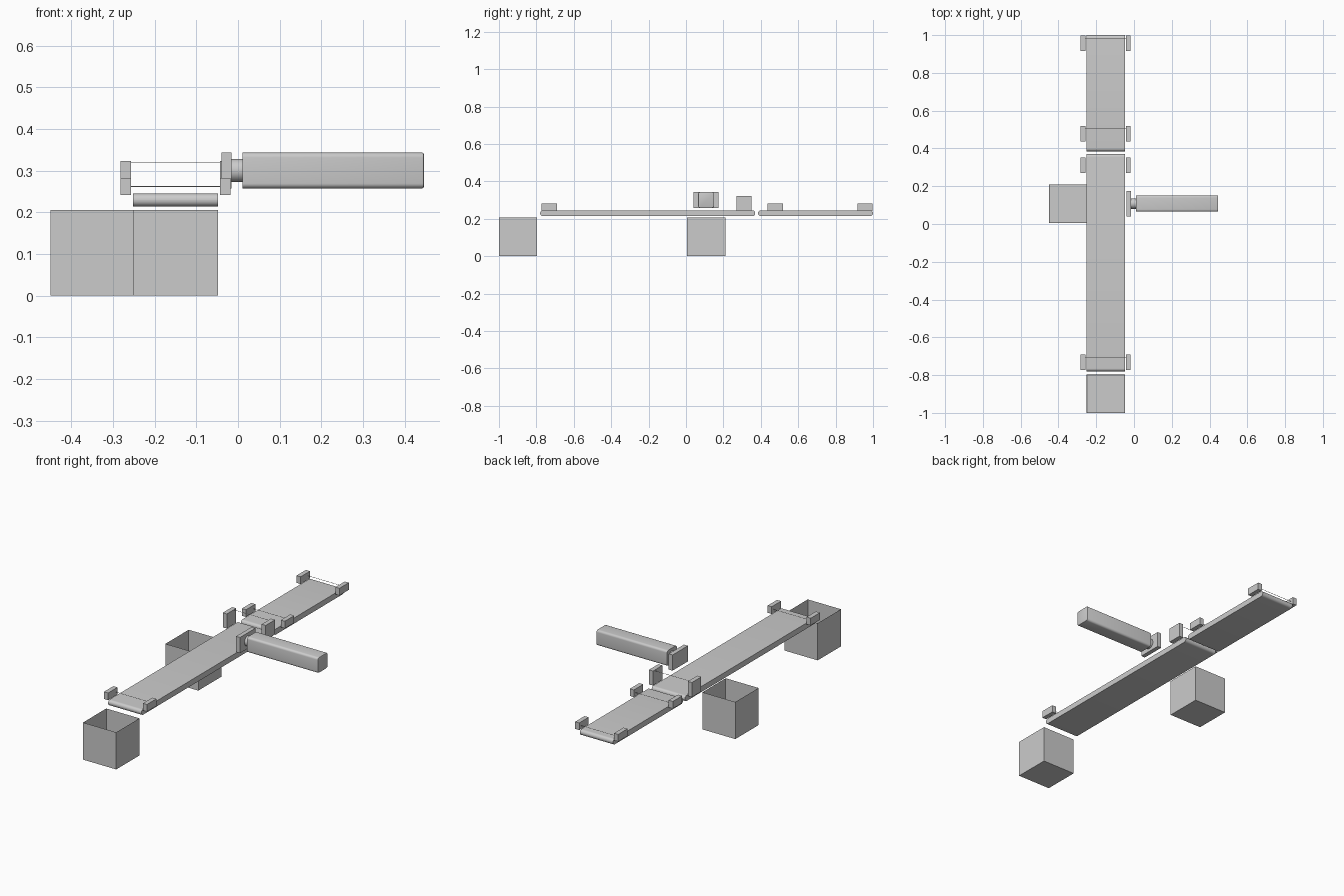
import bpy, bmesh, math
from mathutils import Matrix, Vector

if "Cube" in bpy.data.objects:
    bpy.data.objects.remove(bpy.data.objects["Cube"])


def finish(name, bm, smooth=False):
    bmesh.ops.recalc_face_normals(bm, faces=bm.faces)
    me = bpy.data.meshes.new(name)
    bm.to_mesh(me)
    bm.free()
    ob = bpy.data.objects.new(name, me)
    bpy.context.collection.objects.link(ob)
    if smooth:
        bpy.ops.object.select_all(action='DESELECT')
        ob.select_set(True)
        bpy.context.view_layer.objects.active = ob
        bpy.ops.object.shade_smooth_by_angle(angle=math.radians(35))
    return ob


def cube_bm(x, y, z):
    bm = bmesh.new()
    size = Vector((x[1] - x[0], y[1] - y[0], z[1] - z[0]))
    mid = Vector((x[0] + x[1], y[0] + y[1], z[0] + z[1])) / 2
    bmesh.ops.create_cube(bm, size=1, matrix=Matrix.Translation(mid) @ Matrix.Diagonal(size).to_4x4())
    return bm


def bevel_along(bm, axis, r, seg):
    edges = [e for e in bm.edges
             if abs((e.verts[0].co - e.verts[1].co).normalized()[axis]) > 0.9]
    bmesh.ops.bevel(bm, geom=edges, offset=r, segments=seg, profile=0.5, affect='EDGES')


def cylinder_x(name, x0, x1, y, z, r, sides):
    bm = bmesh.new()
    m = Matrix.Translation(((x0 + x1) / 2, y, z)) @ Matrix.Rotation(math.pi / 2, 4, 'Y')
    bmesh.ops.create_cone(bm, cap_ends=True, segments=sides, radius1=r, radius2=r,
                          depth=x1 - x0, matrix=m)
    return finish(name, bm, True)


# Open-topped bins
def bin_box(name, x, y, h=0.206, t=0.003):
    bm = cube_bm(x, y, (0, h))
    top = max(bm.faces, key=lambda f: f.calc_center_median().z)
    bmesh.ops.inset_region(bm, faces=[top], thickness=t)
    bmesh.ops.translate(bm, verts=top.verts, vec=(0, 0, t - h))
    finish(name, bm)


bin_box("end_bin", (-0.252, -0.048), (-1.0, -0.796))
bin_box("side_bin", (-0.45, -0.248), (0.006, 0.21))

# Conveyor belts with rounded ends
for name, y in (("long_belt", (-0.78, 0.37)), ("short_belt", (0.385, 1.0))):
    bm = cube_bm((-0.252, -0.048), y, (0.214, 0.245))
    bevel_along(bm, 0, 0.0154, 8)
    finish(name, bm, True)

# Light barriers: a pair of sensor blocks joined by a thin beam
for name, yc, top, beam_z in (("belt_start_sensor", 0.957, 0.282, 0.262),
                              ("belt_end_sensor", 0.478, 0.282, 0.262),
                              ("height_sensor", 0.310, 0.323, 0.319),
                              ("exit_sensor", -0.732, 0.282, 0.262)):
    for side, s in (("left", -1), ("right", 1)):
        xs = sorted((-0.15 + s * 0.107, -0.15 + s * 0.132))
        finish(f"{name}_{side}", cube_bm(xs, (yc - 0.041, yc + 0.041), (0.242, top)))
    cylinder_x(name + "_beam", -0.258, -0.042, yc + 0.026, beam_z, 0.001, 8)

# Pusher: plate, rod and rounded housing
PY, PZ = 0.108, 0.3005
finish("pusher_plate", cube_bm((-0.040, -0.016), (PY - 0.067, PY + 0.067), (0.257, 0.344)))
cylinder_x("pusher_rod", -0.017, 0.013, PY, PZ, 0.028, 32)
bm = cube_bm((0.011, 0.446), (PY - 0.043, PY + 0.043), (PZ - 0.043, PZ + 0.043))
bevel_along(bm, 0, 0.012, 5)
back = [e for e in bm.edges if all(v.co.x > 0.44 for v in e.verts)]
bmesh.ops.bevel(bm, geom=back, offset=0.004, segments=2, profile=0.5, affect='EDGES')
finish("pusher_housing", bm, True)
